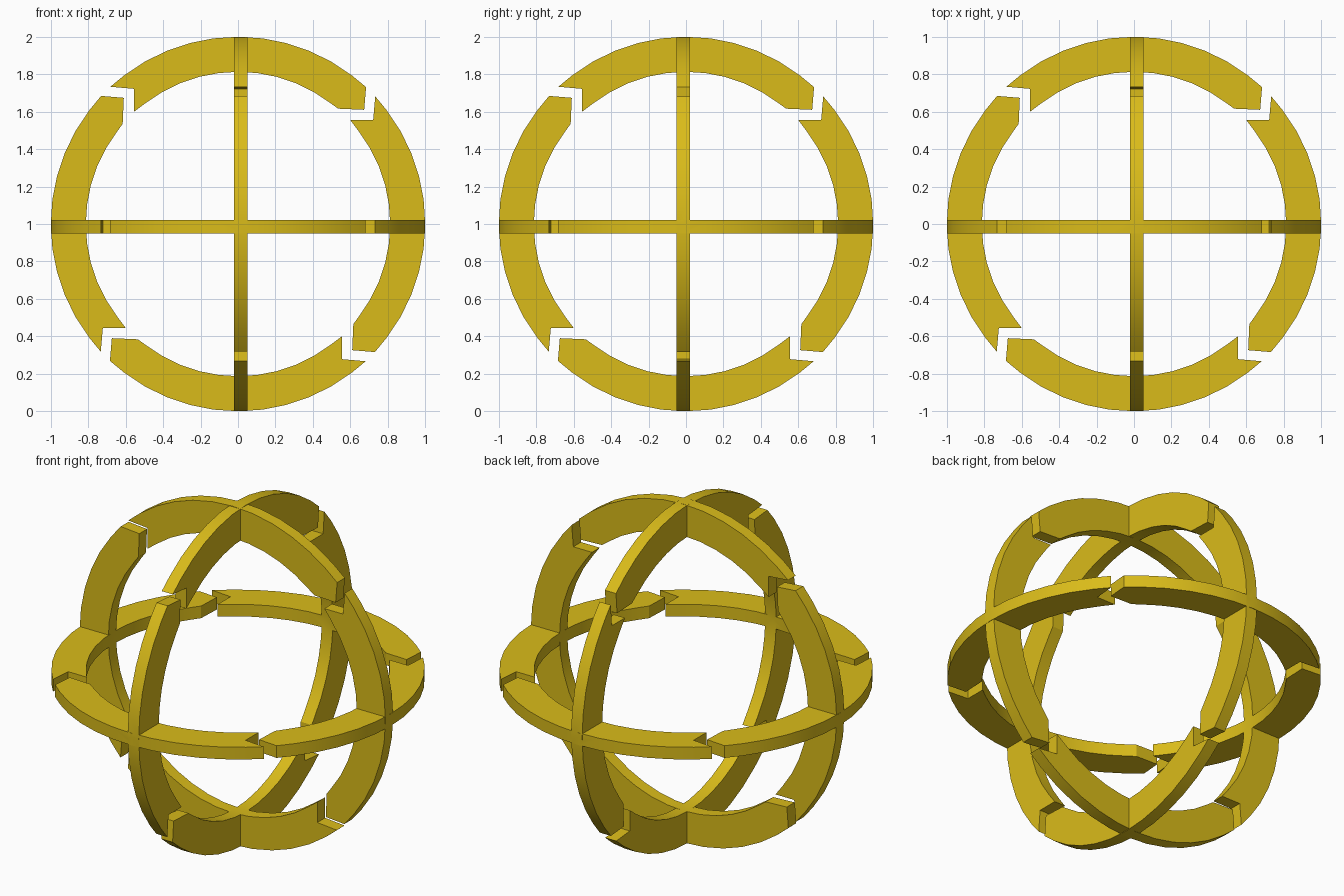
import bpy, bmesh
from math import radians, cos, sin

if "Cube" in bpy.data.objects:
    bpy.data.objects.remove(bpy.data.objects["Cube"])

R_OUT, R_IN = 1.0, 0.813
STEP = 7.5

gold = bpy.data.materials.new("gold")
gold.diffuse_color = (0.70, 0.50, 0.01, 1)
gold.use_nodes = True
gold.node_tree.nodes["Principled BSDF"].inputs["Base Color"].default_value = gold.diffuse_color

# Each ring: plane mapping and the slab range along its normal
RINGS = {
    "front": (lambda u, v, n: (u, n, v + 1), -0.051, 0.021),
    "side": (lambda u, v, n: (n, u, v + 1), -0.021, 0.051),
    "level": (lambda u, v, n: (u, v, n + 1), -0.051, 0.021),
}


def arc_profile(quarter):
    """Quarter arc with an arrow tip at one end and a notch at the other."""
    angles = [radians(52.5 + STEP * i) for i in range(11)]
    pts = [(0.535, 0.616), (0.674, 0.61), (0.684, 0.731)]            # arrow tip
    pts += [(R_OUT * cos(a), R_OUT * sin(a)) for a in angles]
    pts += [(-0.682, 0.733), (-0.555, 0.722), (-0.555, 0.600)]       # notch
    pts += [(R_IN * cos(a), R_IN * sin(a)) for a in reversed(angles)]
    t = radians(90 * (quarter - 1))
    return [(u * cos(t) - v * sin(t), u * sin(t) + v * cos(t)) for u, v in pts]


def make_arc(name, ring, quarter):
    to_world, n0, n1 = RINGS[ring]
    profile = arc_profile(quarter)
    bm = bmesh.new()
    low = [bm.verts.new(to_world(u, v, n0)) for u, v in profile]
    high = [bm.verts.new(to_world(u, v, n1)) for u, v in profile]
    bm.faces.new(low)
    bm.faces.new(high)
    for i in range(len(low)):
        j = (i + 1) % len(low)
        bm.faces.new((low[i], low[j], high[j], high[i]))
    bmesh.ops.recalc_face_normals(bm, faces=bm.faces)
    mesh = bpy.data.meshes.new(name)
    bm.to_mesh(mesh)
    bm.free()
    mesh.materials.append(gold)
    obj = bpy.data.objects.new(name, mesh)
    bpy.context.collection.objects.link(obj)
    return obj


# Six curved crosses, each the union of two arcs
CROSSES = {
    "right_cross": (("front", 0), ("level", 0)),
    "left_cross": (("front", 2), ("level", 2)),
    "back_cross": (("side", 0), ("level", 1)),
    "front_cross": (("side", 2), ("level", 3)),
    "top_cross": (("front", 1), ("side", 1)),
    "bottom_cross": (("front", 3), ("side", 3)),
}
for name, (first, second) in CROSSES.items():
    cross = make_arc(name, *first)
    other = make_arc("arc_helper", *second)
    mod = cross.modifiers.new("union", 'BOOLEAN')
    mod.operation = 'UNION'
    mod.solver = 'EXACT'
    mod.object = other
    bpy.ops.object.select_all(action='DESELECT')
    cross.select_set(True)
    bpy.context.view_layer.objects.active = cross
    bpy.ops.object.modifier_apply(modifier=mod.name)
    bpy.data.objects.remove(other)
    bpy.ops.object.shade_smooth_by_angle(angle=radians(20))
